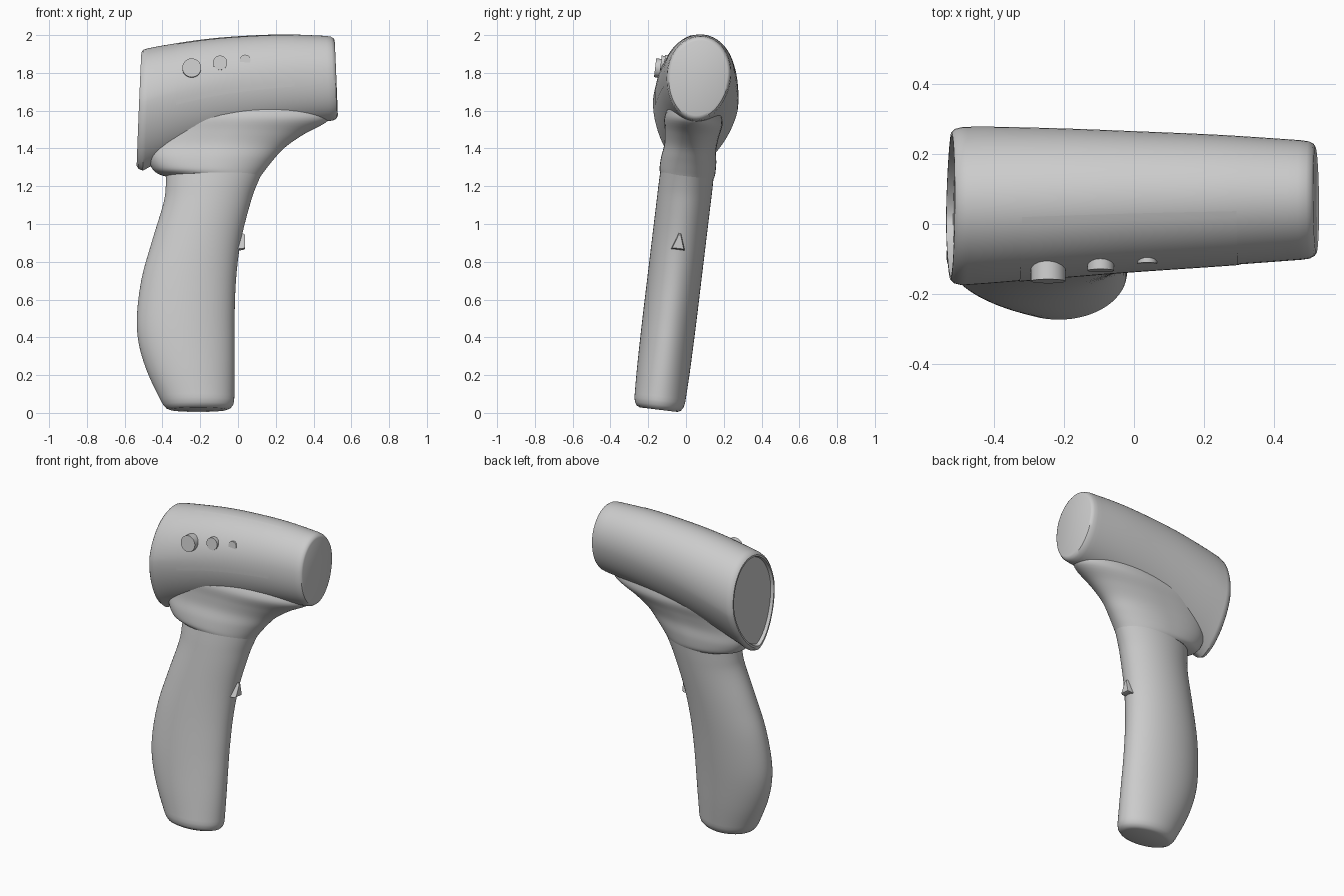
import bpy, bmesh, math
from mathutils import Matrix, Vector

cube = bpy.data.objects.get("Cube")
if cube:
    bpy.data.objects.remove(cube)

grey = bpy.data.materials.new("light_grey_plastic")
grey.use_nodes = True
grey.diffuse_color = (0.6, 0.6, 0.6, 1)
grey.node_tree.nodes["Principled BSDF"].inputs["Base Color"].default_value = (0.6, 0.6, 0.6, 1)

# The whole device leans slightly towards the back
LEAN = Matrix.Translation((0, -0.145, 0.017)) @ Matrix.Rotation(-0.12, 4, 'X')
SIDES = 64


def finish(name, bm, angle=35):
    bmesh.ops.transform(bm, matrix=LEAN, verts=bm.verts)
    bmesh.ops.recalc_face_normals(bm, faces=bm.faces)
    mesh = bpy.data.meshes.new(name)
    bm.to_mesh(mesh)
    bm.free()
    obj = bpy.data.objects.new(name, mesh)
    bpy.context.collection.objects.link(obj)
    mesh.materials.append(grey)
    bpy.ops.object.select_all(action='DESELECT')
    obj.select_set(True)
    bpy.context.view_layer.objects.active = obj
    bpy.ops.object.shade_smooth_by_angle(angle=math.radians(angle))
    return obj


def smooth_rows(rows, steps=5):
    """Catmull-Rom interpolation of section parameters."""
    rows = [Vector(r) for r in rows]
    out = []
    for i in range(len(rows) - 1):
        a, b, c, d = rows[max(i - 1, 0)], rows[i], rows[i + 1], rows[min(i + 2, len(rows) - 1)]
        for k in range(steps):
            t = k / steps
            out.append(b + (c - a) * t / 2 + (a * 2 - b * 5 + c * 4 - d) * t * t / 2
                       + (b * 3 - a - c * 3 + d) * t ** 3 / 2)
    return out + [rows[-1]]


def loft(name, rings):
    bm = bmesh.new()
    loops = [[bm.verts.new(p) for p in ring] for ring in rings]
    for a, b in zip(loops, loops[1:]):
        for i in range(SIDES):
            j = (i + 1) % SIDES
            bm.faces.new((a[i], a[j], b[j], b[i]))
    bm.faces.new(loops[0])
    bm.faces.new(loops[-1])
    return finish(name, bm)


def power(v, n):
    return math.copysign(abs(v) ** (2 / n), v)


def level_ring(row):
    """Horizontal section: z, back x, front x, half depth, back bluntness."""
    z, x0, x1, depth, n = row
    ring = []
    for i in range(SIDES):
        c, s = math.cos(math.tau * i / SIDES), math.sin(math.tau * i / SIDES)
        e = n if c < 0 else 2
        ring.append(((x0 + x1) / 2 + (x1 - x0) / 2 * power(c, e), depth * power(s, e), z))
    return ring


def barrel_point(row, a, scale=1.0, grow=0.0):
    """Point of an upright egg section: x, low, high, half depth, lower exponent."""
    x, low, high, depth, n = row
    mid = high - (high - low) * 0.45
    c, s = math.cos(a), math.sin(a)
    e = n if s < 0 else 2
    half = (high - mid) if s > 0 else (mid - low)
    z = mid + (half * scale + grow) * power(s, e)
    y = (depth * scale + grow) * power(c, e)
    return (x * (1 - 0.08 * (z - 1.65)), y, z)


def barrel_ring(row, x=None, scale=1.0):
    row = list(row)
    row[0] = row[0] if x is None else x
    return [barrel_point(row, math.tau * i / SIDES, scale) for i in range(SIDES)]


# Grip: curved back, slimmer towards the neck
grip = smooth_rows([
    (0.05, -0.41, -0.02, 0.135, 2), (0.2, -0.48, -0.018, 0.14, 2),
    (0.35, -0.525, -0.018, 0.142, 2), (0.5, -0.535, -0.018, 0.143, 2),
    (0.7, -0.51, -0.01, 0.143, 2), (0.9, -0.455, 0.015, 0.143, 2),
    (1.1, -0.395, 0.065, 0.143, 2), (1.2, -0.382, 0.1, 0.143, 2),
    (1.32, -0.38, 0.155, 0.14, 2)])
base = [(0, -0.36, -0.06, 0.10, 2), (0.008, -0.38, -0.04, 0.117, 2),
        (0.025, -0.395, -0.026, 0.129, 2)]
loft("grip", [level_ring(r) for r in base + grip])

# Neck: flares from the grip into the barrel
neck = smooth_rows([
    (1.245, -0.38, 0.12, 0.141, 2.2), (1.27, -0.44, 0.138, 0.148, 2.4),
    (1.33, -0.475, 0.185, 0.147, 2.6), (1.4, -0.48, 0.25, 0.138, 2.8),
    (1.47, -0.48, 0.35, 0.144, 2.8), (1.54, -0.48, 0.475, 0.155, 2.8),
    (1.6, -0.47, 0.48, 0.14, 2.8)])
loft("neck", [level_ring(r) for r in neck])

# Barrel: rounded nose, recessed screen at the rear
barrel = smooth_rows([
    (-0.49, 1.275, 1.925, 0.226, 1.6), (-0.4, 1.32, 1.942, 0.223, 1.65),
    (-0.2, 1.4, 1.972, 0.212, 1.75), (0, 1.46, 1.99, 0.2, 1.85),
    (0.25, 1.51, 2.0, 0.186, 1.95), (0.48, 1.54, 1.992, 0.17, 2)])
rear, nose = barrel[0], barrel[-1]
rings = [barrel_ring(rear, -0.503, 0.87), barrel_ring(rear, -0.522, 0.89),
         barrel_ring(rear, -0.522, 0.93), barrel_ring(rear, -0.512, 0.975)]
rings += [barrel_ring(r) for r in barrel]
rings += [barrel_ring(nose, 0.505, 0.98), barrel_ring(nose, 0.52, 0.935),
          barrel_ring(nose, 0.525, 0.88)]
loft("barrel", rings)

# Control panel: thin plate following the front side of the barrel
bm = bmesh.new()
strips = []
for row in [r for r in barrel if -0.33 < r[0] < 0.34]:
    strips.append([bm.verts.new(barrel_point(row, math.pi * (1.1 - 0.5 * k / 16), grow=0.002))
                   for k in range(17)])
for a, b in zip(strips, strips[1:]):
    for k in range(16):
        bm.faces.new((a[k], a[k + 1], b[k + 1], b[k]))
panel = finish("control_panel", bm)

# Buttons: three shrinking discs on the panel
for name, x, z, radius, out in [("large_button", -0.245, 1.795, 0.05, 0.235),
                                ("medium_button", -0.095, 1.825, 0.038, 0.208),
                                ("small_button", 0.038, 1.842, 0.028, 0.19)]:
    bm = bmesh.new()
    place = Matrix.Translation((x, -out + 0.05, z)) @ Matrix.Rotation(math.pi / 2, 4, 'X')
    bmesh.ops.create_cone(bm, cap_ends=True, segments=32, radius1=radius, radius2=radius,
                          depth=0.1, matrix=place)
    finish(name, bm)

# Trigger: small tapered wedge on the front of the grip
bm = bmesh.new()
ends = []
for x, s in ((-0.03, 1.1), (0.025, 1.0), (0.036, 0.85)):
    ends.append([bm.verts.new((x, s * y, 0.89 + s * z))
                 for y, z in ((-0.035, -0.035), (0.035, -0.035), (0.006, 0.05), (-0.006, 0.05))])
for a, b in zip(ends, ends[1:]):
    for i in range(4):
        j = (i + 1) % 4
        bm.faces.new((a[i], a[j], b[j], b[i]))
bm.faces.new(ends[0])
bm.faces.new(ends[-1])
finish("trigger", bm)
